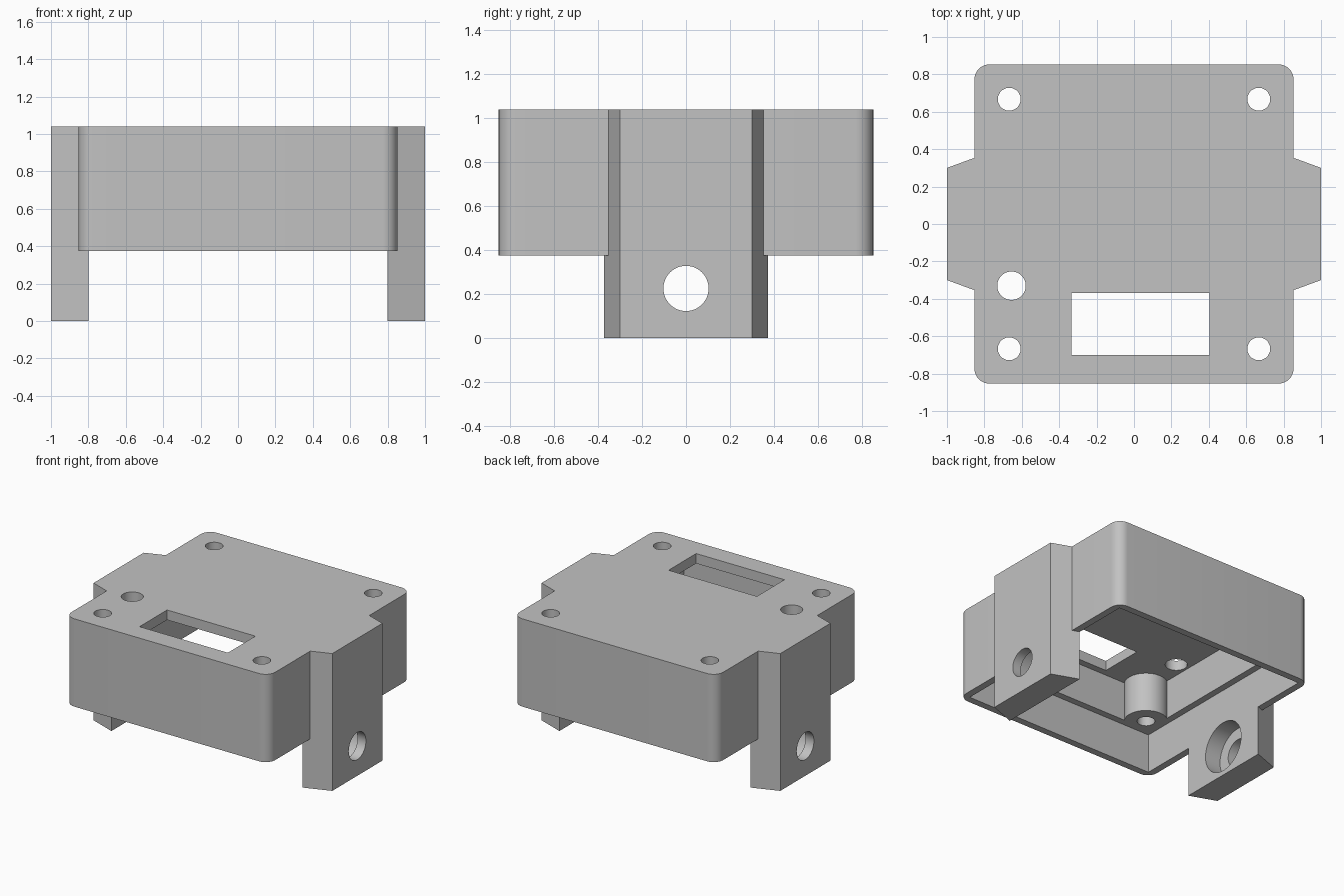
import bpy
import bmesh
import math
from mathutils import Matrix, Vector

if "Cube" in bpy.data.objects:
    bpy.data.objects.remove(bpy.data.objects["Cube"], do_unlink=True)

grey = bpy.data.materials.new("plain grey")
grey.use_nodes = True
colour = (0.54, 0.54, 0.54, 1)
grey.diffuse_color = colour
grey.node_tree.nodes["Principled BSDF"].inputs["Base Color"].default_value = colour

TOP, RIM, STEP, CEILING = 1.04, 0.375, 0.67, 0.965
HOLE = 0.667        # screw positions
LUG_HOLE_Z = 0.225


def finish(name, bm):
    bmesh.ops.recalc_face_normals(bm, faces=bm.faces)
    mesh = bpy.data.meshes.new(name)
    bm.to_mesh(mesh)
    bm.free()
    mesh.materials.append(grey)
    obj = bpy.data.objects.new(name, mesh)
    bpy.context.collection.objects.link(obj)
    return obj


def prism(name, outline, z0, z1):
    bm = bmesh.new()
    face = bm.faces.new([bm.verts.new((x, y, z0)) for x, y in outline])
    new = bmesh.ops.extrude_face_region(bm, geom=[face])["geom"]
    verts = [v for v in new if isinstance(v, bmesh.types.BMVert)]
    bmesh.ops.translate(bm, verts=verts, vec=(0, 0, z1 - z0))
    return finish(name, bm)


def block(name, x0, x1, y0, y1, z0, z1):
    return prism(name, [(x0, y0), (x1, y0), (x1, y1), (x0, y1)], z0, z1)


def cylinder(name, radius, start, end):
    start, end = Vector(start), Vector(end)
    axis = end - start
    turn = axis.to_track_quat("Z", "Y").to_matrix().to_4x4()
    bm = bmesh.new()
    bmesh.ops.create_cone(bm, cap_ends=True, segments=48, radius1=radius,
                          radius2=radius, depth=axis.length,
                          matrix=Matrix.Translation((start + end) / 2) @ turn)
    return finish(name, bm)


def combine(target, tool, operation):
    mod = target.modifiers.new("combine", "BOOLEAN")
    mod.operation = operation
    mod.solver = "EXACT"
    mod.object = tool
    bpy.context.view_layer.objects.active = target
    bpy.ops.object.modifier_apply(modifier=mod.name)
    bpy.data.objects.remove(tool, do_unlink=True)


# Outer case with rounded vertical corners
half, radius, steps = 0.853, 0.08, 10
outline = []
for quarter, (sx, sy) in enumerate([(1, 1), (-1, 1), (-1, -1), (1, -1)]):
    for i in range(steps + 1):
        a = (quarter + i / steps) * math.pi / 2
        outline.append((sx * (half - radius) + radius * math.cos(a),
                        sy * (half - radius) + radius * math.sin(a)))
case = prism("enclosure", outline, RIM, TOP)

# Tapered side lugs, flush with the top of the case
for side in (-1, 1):
    lug = prism("side_lug", [(side * 0.7, -0.41), (side, -0.3),
                             (side, 0.3), (side * 0.7, 0.41)], 0, TOP)
    combine(case, lug, "UNION")

# Upper cavity, screw bosses, then the wider lower cavity
combine(case, block("upper_cavity", -0.75, 0.75, -0.75, 0.75, -0.1, CEILING),
        "DIFFERENCE")
corners = [(sx * HOLE, sy * HOLE) for sx in (-1, 1) for sy in (-1, 1)]
for x, y in corners:
    combine(case, cylinder("screw_boss", 0.15, (x, y, 0.5), (x, y, 1)), "UNION")
combine(case, block("lower_cavity", -0.8, 0.8, -0.8, 0.8, -0.1, STEP),
        "DIFFERENCE")

# Screw holes, cable hole and display window through the top
for x, y in corners:
    combine(case, cylinder("screw_hole", 0.061, (x, y, 0.3), (x, y, 1.2)),
            "DIFFERENCE")
combine(case, cylinder("cable_hole", 0.076, (-0.655, -0.33, 0.8),
                       (-0.655, -0.33, 1.2)), "DIFFERENCE")
combine(case, block("window", -0.335, 0.405, -0.7, -0.37, 0.8, 1.2),
        "DIFFERENCE")

# Counterbored holes in the lugs
for side in (-1, 1):
    for r, x0, x1 in ((0.103, 0.6, 1.1), (0.19, 0.6, 0.93)):
        combine(case, cylinder("lug_hole", r, (side * x0, 0, LUG_HOLE_Z),
                               (side * x1, 0, LUG_HOLE_Z)), "DIFFERENCE")

# Smooth curved surfaces, crisp edges
for obj in bpy.context.selected_objects:
    obj.select_set(False)
case.select_set(True)
bpy.context.view_layer.objects.active = case
bpy.ops.object.shade_smooth_by_angle(angle=math.radians(15))
